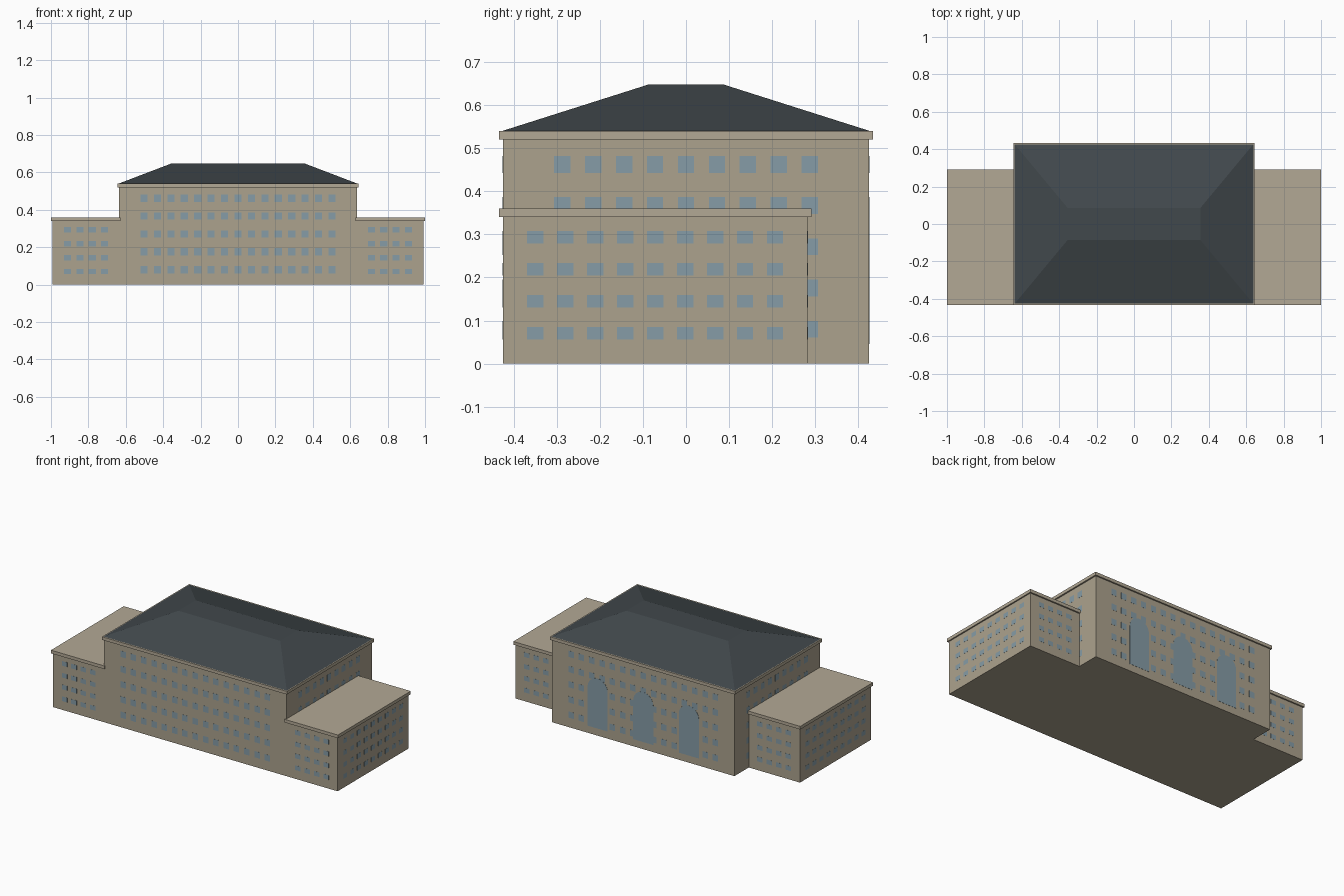
import bpy, bmesh, math
from mathutils import Matrix, Vector

if "Cube" in bpy.data.objects:
    bpy.data.objects.remove(bpy.data.objects["Cube"])


def material(name, color):
    m = bpy.data.materials.new(name)
    m.diffuse_color = (*color, 1)
    m.use_nodes = True
    m.node_tree.nodes["Principled BSDF"].inputs["Base Color"].default_value = m.diffuse_color
    return m


STONE = material("stone", (0.413, 0.361, 0.268))
TRIM = material("trim", (0.45, 0.395, 0.30))
SLATE = material("slate", (0.053, 0.065, 0.072))
GLASS = material("glass", (0.24, 0.335, 0.385))


def finish(name, bm, mat):
    bmesh.ops.recalc_face_normals(bm, faces=bm.faces)
    me = bpy.data.meshes.new(name)
    bm.to_mesh(me)
    bm.free()
    me.materials.append(mat)
    ob = bpy.data.objects.new(name, me)
    bpy.context.collection.objects.link(ob)
    return ob


def add_box(bm, lo, hi):
    lo, hi = Vector(lo), Vector(hi)
    size = Matrix.Diagonal((*(hi - lo), 1))
    return bmesh.ops.create_cube(bm, size=1, matrix=Matrix.Translation((lo + hi) / 2) @ size)["verts"]


def box(name, lo, hi, mat):
    bm = bmesh.new()
    add_box(bm, lo, hi)
    return finish(name, bm, mat)


def windows(name, axis, wall, cols, rows, w, h, t=0.0006):
    """Grid of thin panes on a wall; axis is the direction the columns run along."""
    bm = bmesh.new()
    for c in cols:
        for z in rows:
            if axis == "x":
                add_box(bm, (c - w / 2, wall - t, z - h / 2), (c + w / 2, wall + t, z + h / 2))
            else:
                add_box(bm, (wall - t, c - w / 2, z - h / 2), (wall + t, c + w / 2, z + h / 2))
    return finish(name, bm, GLASS)


def spread(centre, step, n):
    return [centre + step * (i - (n - 1) / 2) for i in range(n)]


# Main block and its cornice
MX, MY = 0.635, 0.425
box("main_block", (-MX, -MY, 0), (MX, MY, 0.52), STONE)
box("main_cornice", (-0.644, -0.434, 0.52), (0.644, 0.434, 0.54), TRIM)

# Hipped roof with a flat top
bm = bmesh.new()
for v in add_box(bm, (-0.638, -0.426, 0.54), (0.638, 0.426, 0.648)):
    if v.co.z > 0.6:
        v.co.x *= 0.355 / 0.638
        v.co.y *= 0.086 / 0.426
finish("hipped_roof", bm, SLATE)

# Main block windows
main_rows = spread(0.271, 0.0957, 5)
for label, y in (("front", -MY), ("back", MY)):
    windows(f"main_{label}_windows", "x", y, spread(0, 0.0718, 15), main_rows, 0.038, 0.039)
for label, x in (("left", -MX), ("right", MX)):
    windows(f"main_{label}_windows", "y", x, spread(0, 0.0718, 9), main_rows, 0.038, 0.039)

# Tall arched windows on the back
R, SILL, SPRING, STEPS, T = 0.07, 0.045, 0.29, 12, 0.001
bm = bmesh.new()
for cx in (-0.318, 0, 0.318):
    outline = [(cx - R, SILL), (cx + R, SILL)]
    outline += [(cx + R * math.cos(math.pi * i / STEPS), SPRING + R * math.sin(math.pi * i / STEPS))
                for i in range(STEPS + 1)]
    face = bm.faces.new([bm.verts.new((x, MY - T, z)) for x, z in outline])
    ext = bmesh.ops.extrude_face_region(bm, geom=[face])["geom"]
    bmesh.ops.translate(bm, vec=(0, 2 * T, 0), verts=[g for g in ext if isinstance(g, bmesh.types.BMVert)])
finish("back_arched_windows", bm, GLASS)

# Side wings, flush with the front, with cornices and windows
WX, WY = 0.992, 0.282
wing_rows = spread(0.1815, 0.0743, 4)
for label, s in (("left", -1), ("right", 1)):
    xs = sorted((s * MX, s * WX))
    box(f"{label}_wing", (xs[0], -MY, 0), (xs[1], WY, 0.34), STONE)
    cs = sorted((s * 0.628, s * 1.0))
    box(f"{label}_wing_cornice", (cs[0], -0.434, 0.34), (cs[1], 0.291, 0.36), TRIM)
    cols = spread(s * 0.8125, 0.066, 4)
    windows(f"{label}_wing_front_windows", "x", -MY, cols, wing_rows, 0.038, 0.029)
    windows(f"{label}_wing_back_windows", "x", WY, cols, wing_rows, 0.038, 0.029)
    windows(f"{label}_wing_side_windows", "y", s * WX, spread(-0.0715, 0.0695, 9), wing_rows, 0.038, 0.029)
